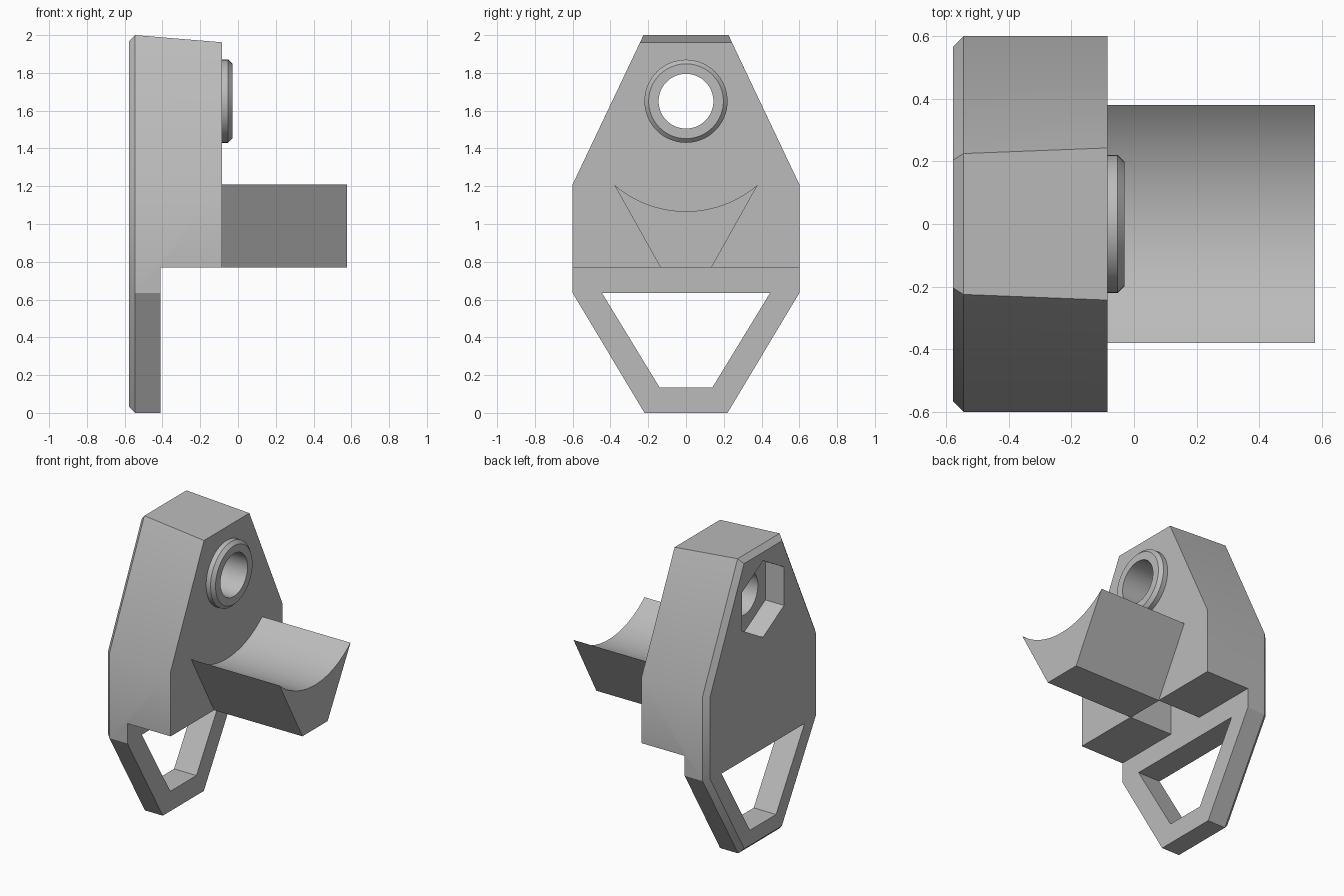
import bpy, bmesh, math

cube = bpy.data.objects.get("Cube")
if cube:
    bpy.data.objects.remove(cube, do_unlink=True)

grey = bpy.data.materials.new("light grey plastic")
grey.use_nodes = True
tone = (0.5, 0.5, 0.5, 1)
grey.diffuse_color = tone
grey.node_tree.nodes["Principled BSDF"].inputs["Base Color"].default_value = tone

BACK, FRONT, LIP = -0.578, -0.085, -0.41   # depth of body and of lower frame
LEDGE, HOLE_Z = 0.77, 1.65


def mirrored(half):
    """Closed outline from its +y half, listed bottom to top."""
    return half + [(-y, z) for y, z in reversed(half)]


def ngon(radius, sides):
    """Regular outline around the hole axis, one corner pointing up."""
    steps = [math.tau * i / sides for i in range(sides)]
    return [(-radius * math.sin(a), HOLE_Z + radius * math.cos(a)) for a in steps]


def prism(name, outline, x0, x1, chamfer_x=None, chamfer=0.0):
    """Extrude a (y, z) outline along x, optionally chamfering one end rim."""
    bm = bmesh.new()
    base = bm.faces.new([bm.verts.new((x0, y, z)) for y, z in outline])
    ext = bmesh.ops.extrude_face_region(bm, geom=[base], use_keep_orig=True)
    for v in ext["geom"]:
        if isinstance(v, bmesh.types.BMVert):
            v.co.x = x1
    bmesh.ops.recalc_face_normals(bm, faces=bm.faces)
    if chamfer_x is not None:
        rim = [e for e in bm.edges if all(abs(v.co.x - chamfer_x) < 1e-5 for v in e.verts)]
        bmesh.ops.bevel(bm, geom=rim, offset=chamfer, segments=1, affect='EDGES')
    mesh = bpy.data.meshes.new(name)
    bm.to_mesh(mesh)
    bm.free()
    mesh.materials.append(grey)
    ob = bpy.data.objects.new(name, mesh)
    bpy.context.collection.objects.link(ob)
    return ob


def activate(ob):
    bpy.ops.object.select_all(action='DESELECT')
    ob.select_set(True)
    bpy.context.view_layer.objects.active = ob


def cut(ob, cutter):
    cutter.hide_render = True
    mod = ob.modifiers.new("cut", 'BOOLEAN')
    mod.operation = 'DIFFERENCE'
    mod.solver = 'EXACT'
    mod.object = cutter
    activate(ob)
    bpy.ops.object.modifier_apply(modifier=mod.name)
    bpy.data.objects.remove(cutter, do_unlink=True)


# Main body: tall eight-sided block with a chamfered back rim
body = prism("body", mirrored([(0.22, 0), (0.6, 0.635), (0.6, 1.21), (0.225, 2)]),
             BACK, FRONT, BACK, 0.033)
# Slope the top down towards the front
for v in body.data.vertices:
    if v.co.x > FRONT - 0.01 and v.co.z > 1.9:
        v.co.z = 1.962
        v.co.y = math.copysign(0.243, v.co.y)

# Thin lower frame with its tapered window
cut(body, prism("ledge_cutter", mirrored([(1, -1), (1, LEDGE)]), LIP, 1))
cut(body, prism("window_cutter", mirrored([(0.14, 0.135), (0.445, 0.635)]), -1, 1))
# Slot in the underside, behind the cradle
cut(body, prism("slot_cutter", mirrored([(0.135, 0.5), (0.135, 1.05)]), LIP, FRONT - 0.003))
# Bolt hole and hexagonal nut pocket
cut(body, prism("hole_cutter", ngon(0.145, 64), -1, 1))
cut(body, prism("nut_cutter", ngon(0.26, 6), -1, BACK + 0.14))

# Raised ring around the bolt hole
ring = prism("hole_ring", ngon(0.22, 64), FRONT, -0.03, -0.03, 0.022)
cut(ring, prism("ring_cutter", ngon(0.145, 64), -1, 1))

# Cradle arm with a scooped top, concentric with the hole
R, STEPS = 0.583, 24
reach = math.asin(0.38 / R)
scoop = [(R * math.sin(a), HOLE_Z - R * math.cos(a))
         for a in (reach * (1 - 2 * i / STEPS) for i in range(STEPS + 1))]
cradle = prism("cradle_arm", [(-0.135, LEDGE), (0.135, LEDGE)] + scoop, FRONT, 0.578)

for ob in (body, ring, cradle):
    activate(ob)
    bpy.ops.object.shade_smooth_by_angle(angle=math.radians(30))
